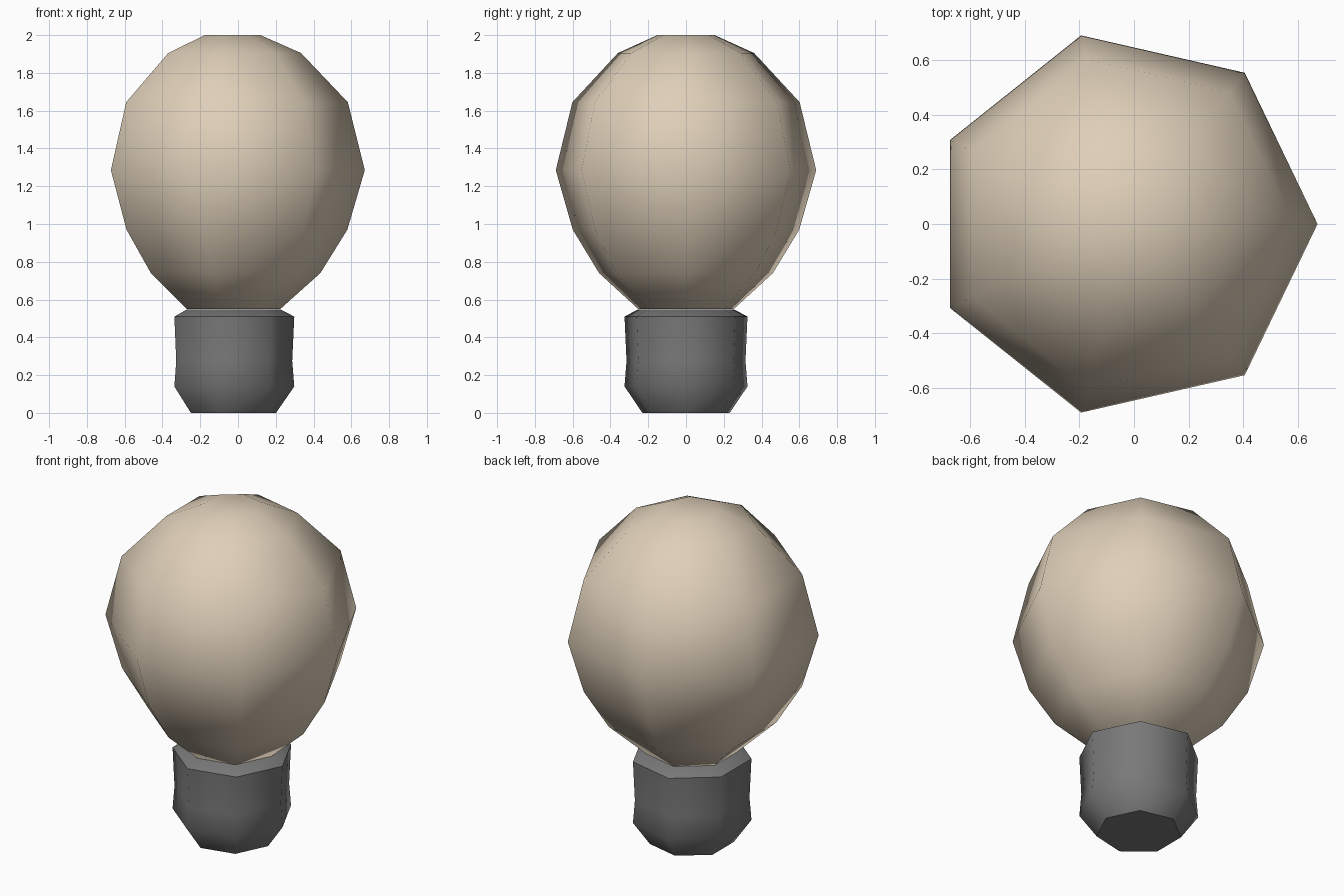
import bpy, bmesh, math

if "Cube" in bpy.data.objects:
    bpy.data.objects.remove(bpy.data.objects["Cube"])

SIDES = 7
CENTRE_X = -0.036  # shifts the heptagon so its bounds are centred


def material(name, rgb):
    m = bpy.data.materials.new(name)
    m.diffuse_color = (*rgb, 1)
    m.use_nodes = True
    m.node_tree.nodes["Principled BSDF"].inputs["Base Color"].default_value = m.diffuse_color
    return m


def lathe(name, profile, mat):
    """Seven-sided turned solid from (radius, height) pairs, bottom to top."""
    bm = bmesh.new()
    rings = []
    for r, z in profile:
        rings.append([bm.verts.new((CENTRE_X + r * math.cos(2 * math.pi * i / SIDES),
                                    r * math.sin(2 * math.pi * i / SIDES), z))
                      for i in range(SIDES)])
    for a, b in zip(rings, rings[1:]):
        for i in range(SIDES):
            j = (i + 1) % SIDES
            bm.faces.new((a[i], a[j], b[j], b[i]))
    bm.faces.new(rings[0][::-1])
    bm.faces.new(rings[-1])
    mesh = bpy.data.meshes.new(name)
    bm.to_mesh(mesh)
    bm.free()
    mesh.materials.append(mat)
    ob = bpy.data.objects.new(name, mesh)
    bpy.context.collection.objects.link(ob)
    bpy.ops.object.select_all(action='DESELECT')
    ob.select_set(True)
    bpy.context.view_layer.objects.active = ob
    bpy.ops.object.shade_smooth_by_angle(angle=math.radians(54))
    return ob


# Glass bulb
lathe("glass_bulb",
      [(0.26, 0.55), (0.472, 0.74), (0.615, 0.97), (0.707, 1.285),
       (0.617, 1.645), (0.37, 1.905), (0.155, 2.0)],
      material("warm cream", (0.73, 0.62, 0.48)))

# Screw base with sloped collar
lathe("screw_base",
      [(0.237, 0.0), (0.334, 0.14), (0.323, 0.275), (0.334, 0.51), (0.26, 0.548)],
      material("dark grey", (0.19, 0.19, 0.19)))
